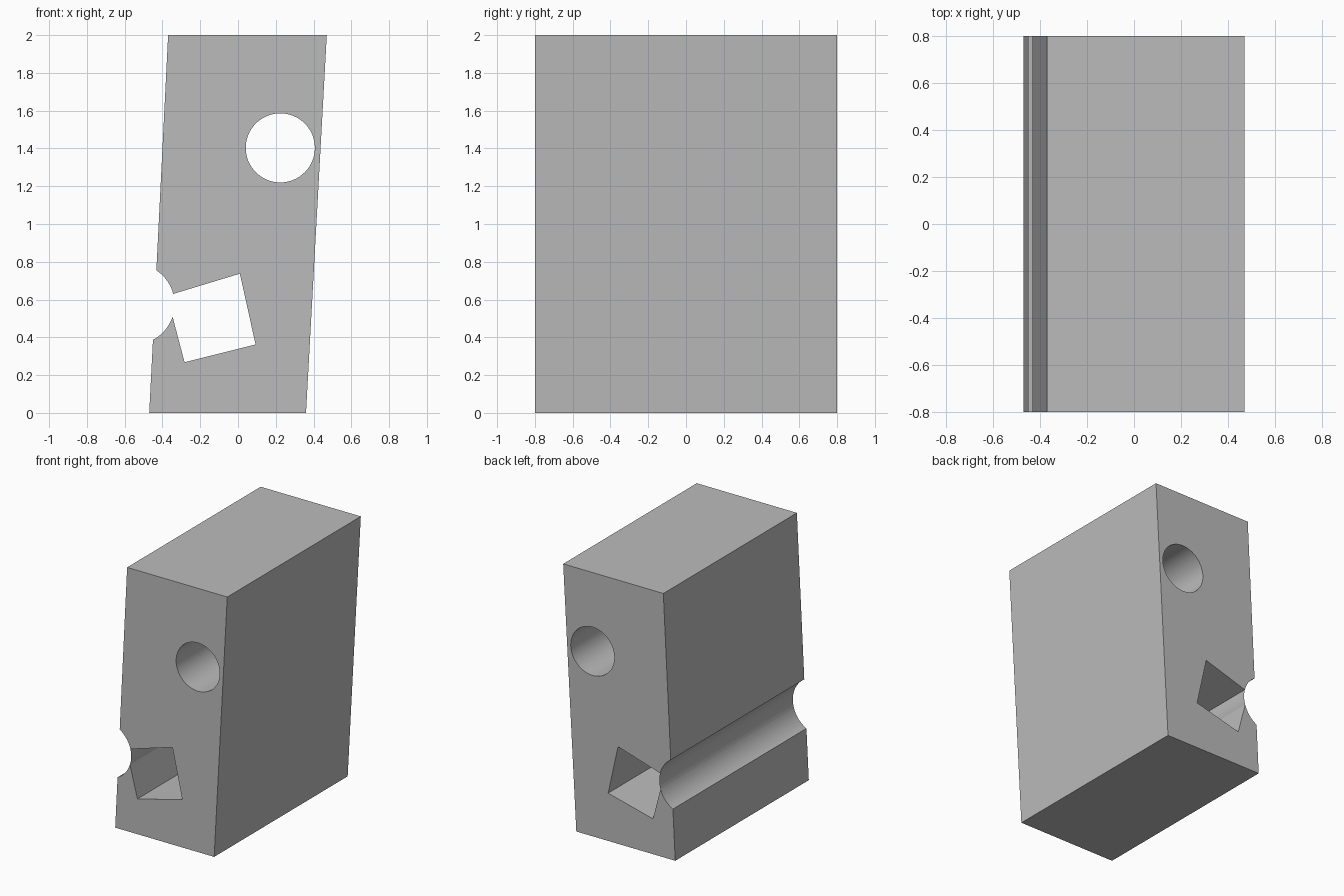
import bpy
import bmesh
from math import cos, sin, radians

HALF_DEPTH = 0.8

if "Cube" in bpy.data.objects:
    bpy.data.objects.remove(bpy.data.objects["Cube"], do_unlink=True)


def arc(cx, cz, r, start, end, steps):
    """Points on an arc in the front plane, angles in degrees."""
    angles = [radians(start + (end - start) * i / steps) for i in range(steps + 1)]
    return [(cx + r * cos(a), cz + r * sin(a)) for a in angles]


def make_material(name, color):
    mat = bpy.data.materials.new(name)
    mat.use_nodes = True
    mat.diffuse_color = color
    mat.node_tree.nodes["Principled BSDF"].inputs["Base Color"].default_value = color
    return mat


bm = bmesh.new()


def add_points(points):
    """Front and back vertex for every profile point."""
    return [(bm.verts.new((x, -HALF_DEPTH, z)), bm.verts.new((x, HALF_DEPTH, z)))
            for x, z in points]


def add_walls(pairs, closed=True):
    """Walls from front to back, solid on the left of the path."""
    following = pairs[1:] + (pairs[:1] if closed else [])
    for (f0, b0), (f1, b1) in zip(pairs, following):
        bm.faces.new((f0, b0, b1, f1))


# Side groove, in three stretches: the middle one is a thin skin over the slot
groove = (-0.55, 0.576, 0.214)
upper = arc(*groove, 56.6, 14.6, 10)
skin = arc(*groove, 14.6, -18, 8)
lower = arc(*groove, -18, -62.2, 10)

# Leaning block outline, running round the four-sided slot
corners = [(-0.47, 0), (0.36, 0), (0.47, 2), (-0.37, 2)]
slot = [(0.01, 0.737), (0.093, 0.362), (-0.283, 0.268)]
outline = add_points(corners + upper + slot + lower)
add_walls(outline)

# Round through hole
hole = add_points(arc(0.224, 1.403, 0.183, 360, 0, 64)[:-1])
add_walls(hole)

# Front and back faces
for side, facing in ((0, -1), (1, 1)):
    edges = []
    for loop in (outline, hole):
        for a, b in zip(loop, loop[1:] + loop[:1]):
            edges.append(bm.edges.get((a[side], b[side])))
    result = bmesh.ops.triangle_fill(bm, edges=edges, use_beauty=True,
                                     normal=(0, facing, 0))
    for face in result["geom"]:
        if isinstance(face, bmesh.types.BMFace):
            face.normal_update()
            if face.normal.y * facing < 0:
                face.normal_flip()

# Groove skin, joined to the ends of the other two stretches
first = outline[len(corners) + len(upper) - 1]
last = outline[-len(lower)]
add_walls([first] + add_points(skin[1:-1]) + [last], closed=False)

mesh = bpy.data.meshes.new("leaning_block")
bm.to_mesh(mesh)
bm.free()
mesh.materials.append(make_material("plain grey", (0.5, 0.5, 0.5, 1)))

block = bpy.data.objects.new("leaning_block", mesh)
bpy.context.collection.objects.link(block)
bpy.ops.object.select_all(action="DESELECT")
block.select_set(True)
bpy.context.view_layer.objects.active = block
bpy.ops.object.shade_smooth_by_angle(angle=radians(25))
